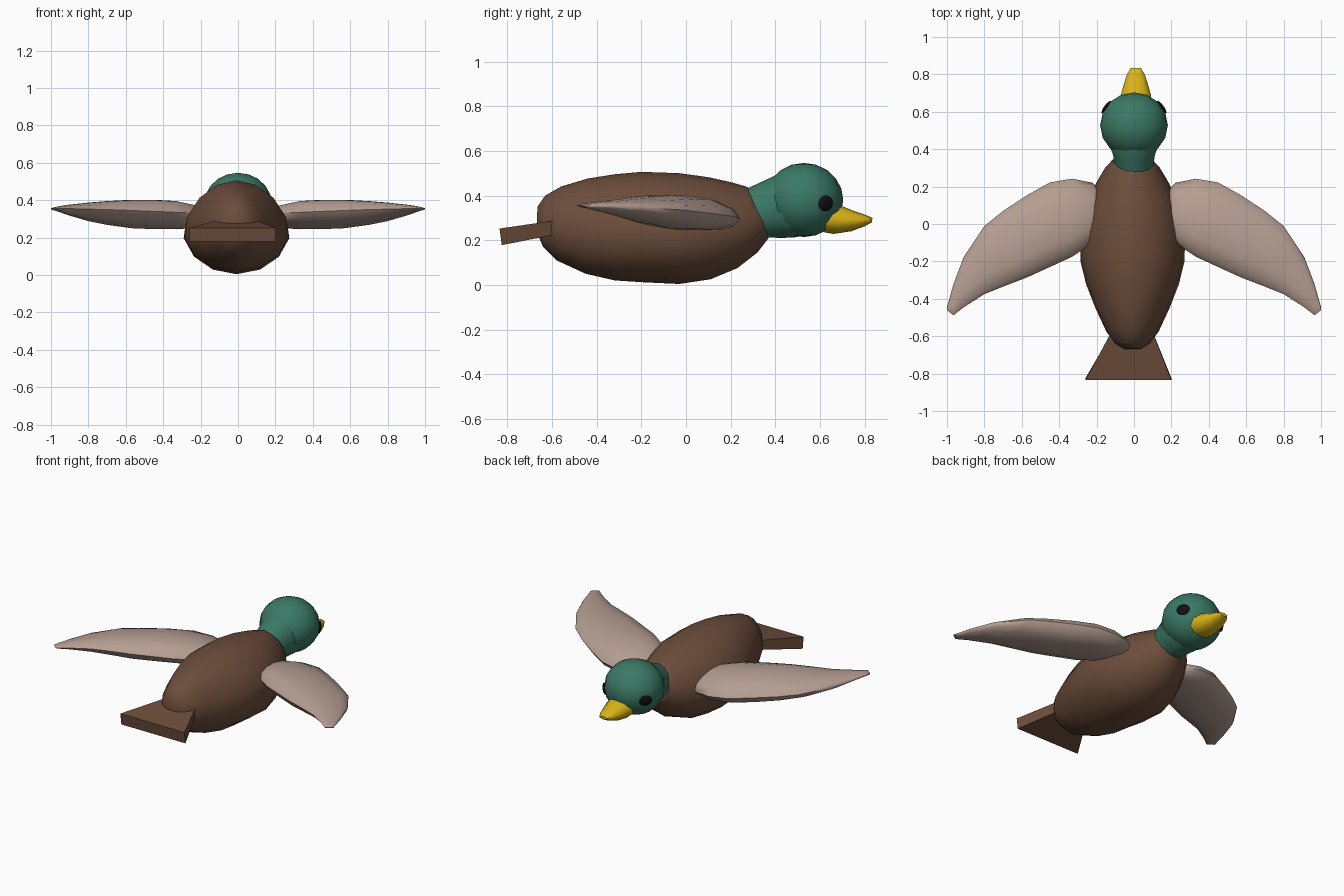
import bpy, bmesh, math
from mathutils import Vector, Matrix

if "Cube" in bpy.data.objects:
    bpy.data.objects.remove(bpy.data.objects["Cube"])


def material(name, rgb):
    m = bpy.data.materials.new(name)
    m.diffuse_color = (*rgb, 1)
    m.use_nodes = True
    m.node_tree.nodes["Principled BSDF"].inputs["Base Color"].default_value = m.diffuse_color
    return m


BROWN = material("brown feathers", (0.15, 0.075, 0.044))
TAUPE = material("pale wing", (0.46, 0.34, 0.285))
GREEN = material("green head", (0.043, 0.19, 0.13))
YELLOW = material("yellow bill", (0.70, 0.46, 0.008))
BLACK = material("black eye", (0.006, 0.006, 0.007))


def finish(bm, name, mat, angle=50):
    bmesh.ops.recalc_face_normals(bm, faces=bm.faces)
    me = bpy.data.meshes.new(name)
    bm.to_mesh(me)
    bm.free()
    me.materials.append(mat)
    ob = bpy.data.objects.new(name, me)
    bpy.context.collection.objects.link(ob)
    bpy.ops.object.select_all(action='DESELECT')
    bpy.context.view_layer.objects.active = ob
    ob.select_set(True)
    bpy.ops.object.shade_smooth_by_angle(angle=math.radians(angle))
    return ob


def loft(name, rings, mat, angle=50):
    bm = bmesh.new()
    loops = [[bm.verts.new(p) for p in r] for r in rings]
    n = len(loops[0])
    for a, b in zip(loops, loops[1:]):
        for i in range(n):
            j = (i + 1) % n
            bm.faces.new((a[i], a[j], b[j], b[i]))
    bm.faces.new(loops[0])
    bm.faces.new(loops[-1])
    return finish(bm, name, mat, angle)


def ring(ytop, ztop, ybot, zbot, w, n=14, egg=0.0, cx=0.0):
    """Ring across y, leaning from its top point to its bottom point."""
    pts = []
    for i in range(n):
        t = 2 * math.pi * i / n + math.pi / 2
        c, s = math.cos(t), math.sin(t)
        k = (s + 1) / 2
        f = min(1, 1 - egg * (s + 0.2))
        pts.append((cx + w * c * f, ybot + (ytop - ybot) * k, zbot + (ztop - zbot) * k))
    return pts


# Body: egg-shaped sections from rump to neck
body = [(-.665, .35, -.67, .24, .045), (-.63, .40, -.64, .17, .10),
        (-.56, .44, -.58, .11, .145), (-.44, .476, -.45, .05, .205),
        (-.32, .495, -.32, .02, .255), (-.20, .506, -.20, .012, .285),
        (-.03, .50, -.03, .004, .29), (.10, .482, .11, .025, .255),
        (.20, .46, .23, .075, .20), (.27, .44, .32, .145, .15),
        (.30, .425, .37, .21, .11)]
loft("body", [ring(*r, egg=0.14, cx=-.008) for r in body], BROWN)

# Tail: tilted fan-shaped slab
loft("tail", [[(-.12, -.575, .29), (.10, -.575, .29), (.10, -.585, .225), (-.12, -.585, .225)],
              [(-.26, -.835, .252), (.20, -.835, .252), (.20, -.825, .178), (-.26, -.825, .178)]],
     BROWN, 30)

# Neck: short leaning collar running into the head
neck = [(.275, .432, .37, .213, .105), (.34, .462, .42, .21, .115),
        (.40, .49, .48, .212, .14), (.47, .51, .56, .225, .12)]
loft("neck", [ring(*r) for r in neck], GREEN)

# Head
bm = bmesh.new()
bmesh.ops.create_uvsphere(bm, u_segments=16, v_segments=10, radius=1)
bmesh.ops.transform(bm, verts=bm.verts,
                    matrix=Matrix.Translation((0, .528, .38)) @ Matrix.Diagonal((.181, .176, .166, 1)))
finish(bm, "head", GREEN)

# Bill: tapers to a blunt tip
bill = [(.64, .36, .62, .235, .09), (.705, .35, .66, .228, .085),
        (.755, .33, .74, .24, .067), (.80, .315, .80, .262, .05), (.835, .30, .832, .28, .028)]
loft("bill", [ring(*r, n=10, cx=.01) for r in bill], YELLOW)

# Wings: lens sections (x, leading y, trailing y, edge z front, edge z back, top, bottom)
STATIONS = [(.17, .16, .00, .29, .32, .34, .27), (.22, .22, -.10, .29, .33, .37, .255),
            (.33, .242, -.175, .295, .335, .395, .245), (.45, .222, -.23, .305, .34, .402, .245),
            (.57, .155, -.285, .315, .345, .402, .25), (.70, .07, -.335, .325, .35, .395, .268),
            (.80, -.01, -.375, .335, .352, .387, .288), (.91, -.175, -.445, .345, .355, .375, .32),
            (.965, -.32, -.488, .352, .356, .366, .34), (1.0, -.445, -.46, .354, .356, .357, .35)]


def wing_ring(side, x, yl, yt, zl, zt, top, bot):
    pts = []
    m = 6
    for i in range(2 * m):
        t = math.pi * i / m
        k = (1 - math.cos(t)) / 2
        edge = zl + (zt - zl) * k
        mid = (zl + zt) / 2
        s = math.sin(t)
        z = edge + s * ((top - mid) if s > 0 else (mid - bot))
        pts.append((side * x, yl + (yt - yl) * k, z))
    return pts


for side, label in ((-1, "left"), (1, "right")):
    loft(label + "_wing", [wing_ring(side, *s) for s in STATIONS], TAUPE, 60)
    # Eye: thin oval disc lying on the head
    bm = bmesh.new()
    bmesh.ops.create_uvsphere(bm, u_segments=12, v_segments=6, radius=1)
    direction = Vector((side * .135 / .181 ** 2, .095 / .176 ** 2, -.015 / .166 ** 2)).normalized()
    rot = direction.to_track_quat('Z', 'Y').to_matrix().to_4x4()
    bmesh.ops.transform(bm, verts=bm.verts,
                        matrix=Matrix.Translation((side * .147, .625, .365)) @ rot
                        @ Matrix.Diagonal((.042, .036, .012, 1)))
    finish(bm, label + "_eye", BLACK)
